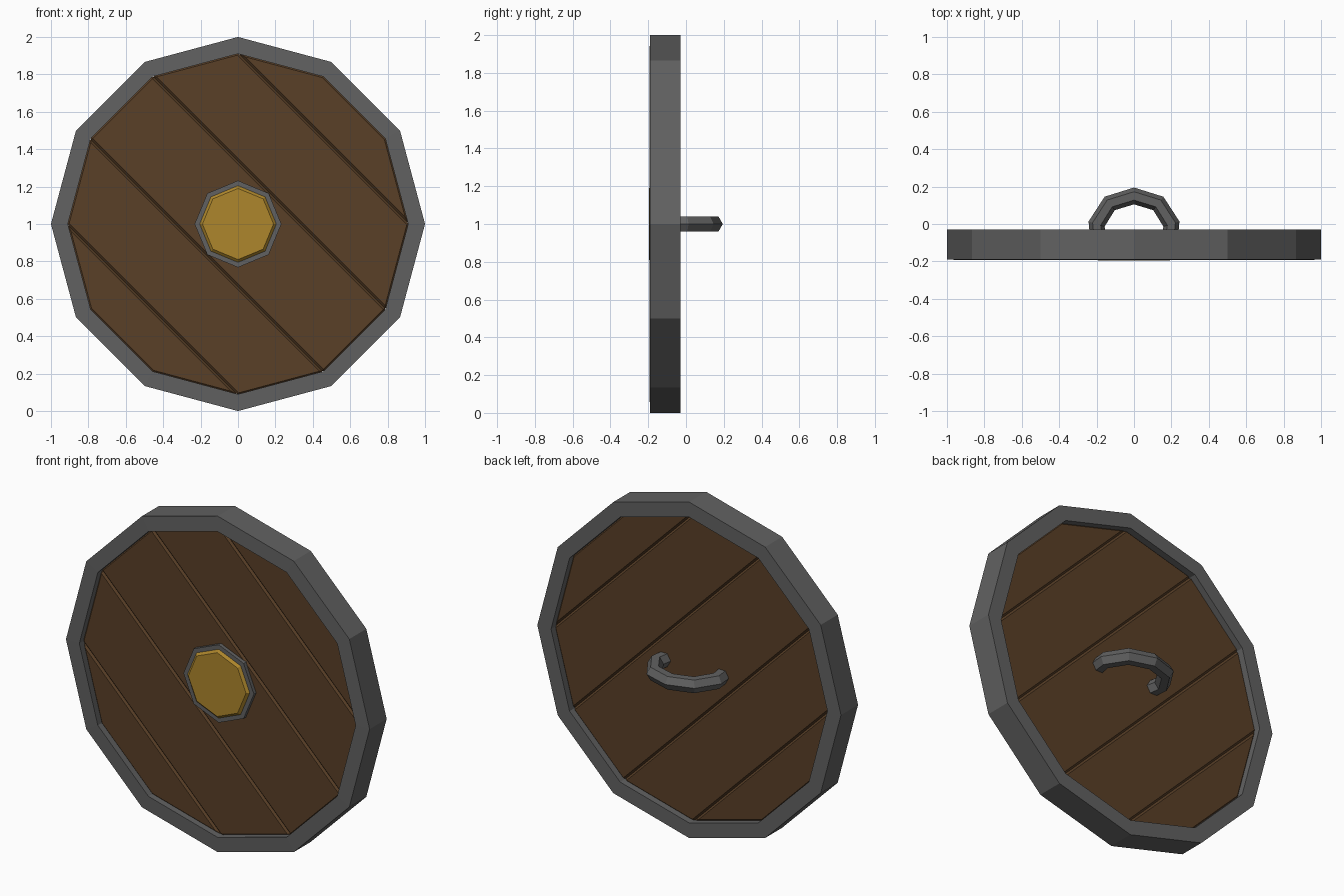
import bpy, bmesh
from math import cos, sin, pi
from mathutils import Vector

if "Cube" in bpy.data.objects:
    bpy.data.objects.remove(bpy.data.objects["Cube"])

CZ = 1.0  # height of the shield centre


def material(name, rgb):
    m = bpy.data.materials.new(name)
    m.diffuse_color = (*rgb, 1)
    m.use_nodes = True
    m.node_tree.nodes["Principled BSDF"].inputs["Base Color"].default_value = m.diffuse_color
    return m


wood = material("wood", (0.10, 0.05, 0.02))
gold = material("gold", (0.42, 0.24, 0.025))
iron = material("iron", (0.12, 0.12, 0.12))


def circle(r, y, n):
    """Polygon facing the y axis, one corner at +x."""
    return [Vector((r * cos(2 * pi * i / n), y, CZ + r * sin(2 * pi * i / n)))
            for i in range(n)]


def loft(name, rings, mat, closed=False):
    """Skin a list of rings; either loop back to the first or cap the ends."""
    bm = bmesh.new()
    vs = [[bm.verts.new(p) for p in ring] for ring in rings]
    n = len(vs[0])
    pairs = list(zip(vs, vs[1:])) + ([(vs[-1], vs[0])] if closed else [])
    for a, b in pairs:
        for i in range(n):
            j = (i + 1) % n
            bm.faces.new((a[i], a[j], b[j], b[i]))
    if not closed:
        bm.faces.new(vs[0])
        bm.faces.new(vs[-1])
    bmesh.ops.recalc_face_normals(bm, faces=bm.faces)
    me = bpy.data.meshes.new(name)
    bm.to_mesh(me)
    bm.free()
    me.materials.append(mat)
    ob = bpy.data.objects.new(name, me)
    bpy.context.collection.objects.link(ob)
    return ob


# Twelve-sided iron rim
loft("rim", [circle(r, y, 12) for r, y in
             ((1.0, -0.19), (1.0, -0.03), (0.91, -0.03), (0.91, -0.193))],
     iron, closed=True)

# Five diagonal planks, split between corners of the twelve-sided opening
front, back = circle(0.915, -0.16, 12), circle(0.915, -0.065, 12)
for k, ids in enumerate(((0, 1, 2, 3), (0, 3, 4, 11), (4, 5, 10, 11),
                         (5, 6, 9, 10), (6, 7, 8, 9))):
    plank = loft(f"plank_{k + 1}", [[f[i] for i in ids] for f in (front, back)], wood)
    bev = plank.modifiers.new("groove", "BEVEL")
    bev.width = 0.011
    bev.segments = 1

# Eight-sided boss: iron collar with a gold cap
loft("boss_collar", [circle(r, y, 8) for r, y in
                     ((0.232, -0.14), (0.232, -0.182), (0.205, -0.182), (0.205, -0.14))],
     iron, closed=True)
loft("boss_cap", [circle(r, y, 8) for r, y in
                  ((0.205, -0.14), (0.205, -0.182), (0.19, -0.196))], gold)

# Six-sided bent handle on the back, mirrored path in the xy plane
half = [(-0.19, -0.075), (-0.2, 0.0), (-0.13, 0.11)]
path = [Vector((x, y, CZ)) for x, y in half + [(0, 0.15)]]
path += [Vector((-x, y, CZ)) for x, y in reversed(half)]
rings = []
for i, p in enumerate(path):
    t = (path[min(i + 1, len(path) - 1)] - path[max(i - 1, 0)]).normalized()
    out = Vector((-t.y, t.x, 0))
    rings.append([p + 0.045 * (cos(a * pi / 3) * out + sin(a * pi / 3) * Vector((0, 0, 1)))
                  for a in range(6)])
loft("handle", rings, iron)
